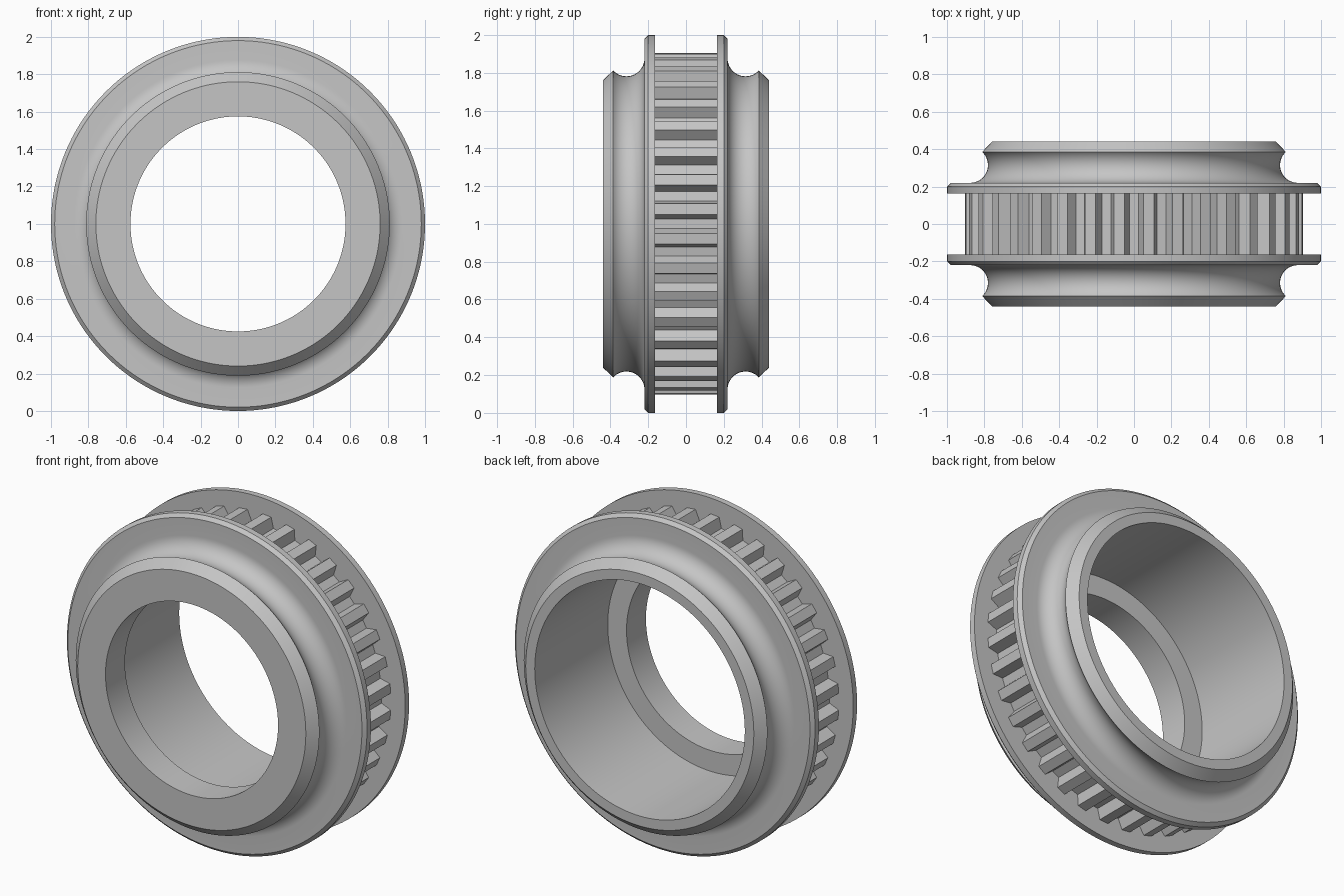
import bpy
import bmesh
from math import sin, cos, pi, asin, radians

cube = bpy.data.objects.get("Cube")
if cube:
    bpy.data.objects.remove(cube, do_unlink=True)

metal = bpy.data.materials.new("grey_metal")
metal.use_nodes = True
GREY = (0.56, 0.56, 0.56, 1)
metal.diffuse_color = GREY
metal.node_tree.nodes["Principled BSDF"].inputs["Base Color"].default_value = GREY


def loft_ring(name, sections):
    """Closed ring about the y axis; each section is (angle, [(radius, y), ...])."""
    bm = bmesh.new()
    loops = [[bm.verts.new((r * cos(a), y, 1 + r * sin(a))) for r, y in profile]
             for a, profile in sections]
    for i, loop in enumerate(loops):
        prev = loops[i - 1]
        for j in range(len(loop)):
            bm.faces.new((prev[j - 1], prev[j], loop[j], loop[j - 1]))
    bmesh.ops.recalc_face_normals(bm, faces=bm.faces)
    mesh = bpy.data.meshes.new(name)
    bm.to_mesh(mesh)
    bm.free()
    mesh.materials.append(metal)
    obj = bpy.data.objects.new(name, mesh)
    bpy.context.collection.objects.link(obj)
    return obj


# Half profile of the outside: channel wall, flange, round groove, chamfered rim
FLANGE_IN, FLANGE_OUT, END = 0.163, 0.22, 0.44
GROOVE_R, GROOVE_C = 0.095, 0.876
half = [(0.80, FLANGE_IN), (1.0, FLANGE_IN), (1.0, FLANGE_OUT - 0.02), (0.98, FLANGE_OUT)]
mid_y = FLANGE_OUT + GROOVE_R
sweep = pi / 2 + asin(0.07 / GROOVE_R)
STEPS = 18
for k in range(STEPS + 1):
    t = sweep * k / STEPS
    half.append((GROOVE_C - GROOVE_R * sin(t), mid_y - GROOVE_R * cos(t)))
half.append((0.76, END))

# Stepped bore: wide from the back, narrow lip at the front
STEP_Y = -0.255
bore = [(0.70, END), (0.70, STEP_Y), (0.575, STEP_Y), (0.575, -END)]
profile = half + bore + [(r, -y) for r, y in reversed(half)]

SEGMENTS = 144
body = loft_ring("pulley_body", [(2 * pi * i / SEGMENTS, profile) for i in range(SEGMENTS)])
bpy.context.view_layer.objects.active = body
body.select_set(True)
bpy.ops.object.shade_smooth_by_angle(angle=radians(20))

# Trapezoid belt teeth, with a gap centred on each axis
TEETH, ROOT, TIP = 36, 0.843, 0.905
pitch = 2 * pi / TEETH
sections = []
for i in range(TEETH):
    centre = (i + 0.5) * pitch
    for offset, r in ((-0.058, ROOT), (-0.031, TIP), (0.031, TIP), (0.058, ROOT)):
        sections.append((centre + offset, [(0.78, -0.17), (r, -0.17), (r, 0.17), (0.78, 0.17)]))
loft_ring("toothed_ring", sections)
